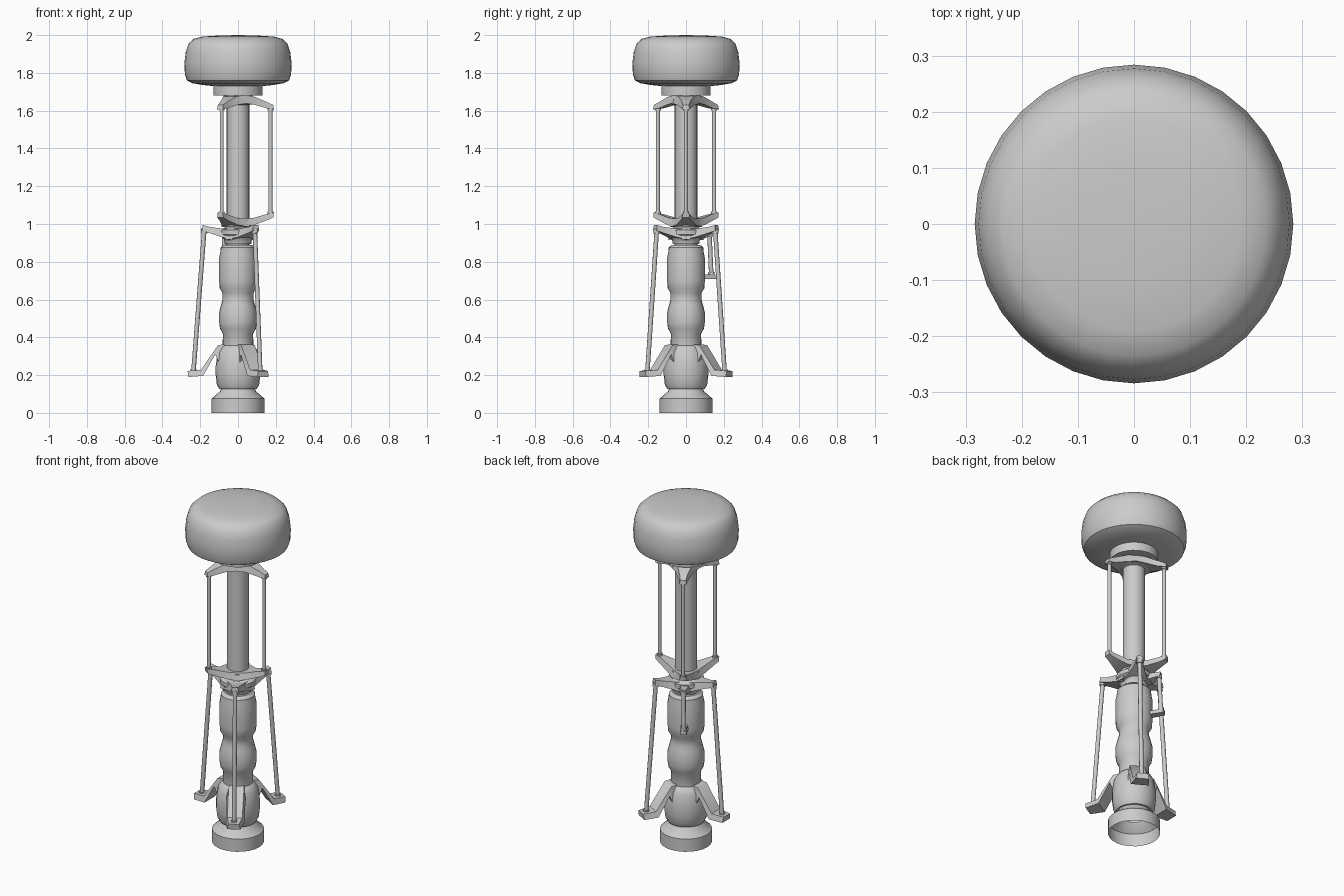
import bpy, bmesh
from math import radians, cos, sin, pi
from mathutils import Vector, Matrix

if "Cube" in bpy.data.objects:
    bpy.data.objects.remove(bpy.data.objects["Cube"])


def finish(bm, name, angle=40, weld=True):
    if weld:
        bmesh.ops.remove_doubles(bm, verts=bm.verts, dist=1e-5)
    bmesh.ops.recalc_face_normals(bm, faces=bm.faces)
    me = bpy.data.meshes.new(name)
    bm.to_mesh(me)
    bm.free()
    ob = bpy.data.objects.new(name, me)
    bpy.context.collection.objects.link(ob)
    bpy.ops.object.select_all(action='DESELECT')
    ob.select_set(True)
    bpy.context.view_layer.objects.active = ob
    bpy.ops.object.shade_smooth_by_angle(angle=radians(angle))
    return ob


def lathe(name, profile, n=24, angle=40):
    """Revolve (radius, z) points about z."""
    bm = bmesh.new()
    rings = [[bm.verts.new((r * cos(2 * pi * i / n), r * sin(2 * pi * i / n), z))
              for i in range(n)] for r, z in profile]
    for a, b in zip(rings, rings[1:]):
        for i in range(n):
            j = (i + 1) % n
            bm.faces.new((a[i], a[j], b[j], b[i]))
    return finish(bm, name, angle)


def arm(name, deg, sections, angle=50):
    """Loft sections (radius, z_low, radius_up, z_up, half_width) and turn to deg."""
    bm = bmesh.new()
    rot = Matrix.Rotation(radians(deg), 3, 'Z')
    rings = []
    for r0, z0, r1, z1, w in sections:
        pts = [(r0, -w, z0), (r0, w, z0), (r1, w * .8, z1), (r1, -w * .8, z1)]
        rings.append([bm.verts.new(rot @ Vector(p)) for p in pts])
    for a, b in zip(rings, rings[1:]):
        for i in range(4):
            j = (i + 1) % 4
            bm.faces.new((a[i], a[j], b[j], b[i]))
    bm.faces.new(rings[0])
    bm.faces.new(rings[-1])
    return finish(bm, name, angle)


def rod(name, deg, top, bottom, r=.011):
    """Thin link with slightly thicker ends, in the radial plane at deg."""
    d = radians(deg)
    a, b = (Vector((q * cos(d), q * sin(d), z)) for q, z in (top, bottom))
    axis = (b - a).normalized()
    quat = axis.to_track_quat('Z', 'Y').to_matrix().to_4x4()
    bm = bmesh.new()
    for p, q, rad in ((a, b, r), (a, a + axis * .025, r * 1.4), (b - axis * .025, b, r * 1.4)):
        bmesh.ops.create_cone(bm, cap_ends=True, segments=10, radius1=rad, radius2=rad,
                              depth=(q - p).length,
                              matrix=Matrix.Translation((p + q) / 2) @ quat)
    return finish(bm, name, weld=False)


# Domed cap with its collar
lathe("cap", [(0, 2), (.1, 1.998), (.19, 1.992), (.235, 1.98), (.262, 1.955), (.277, 1.91),
              (.284, 1.85), (.281, 1.79), (.27, 1.76), (.24, 1.745), (.18, 1.735),
              (.13, 1.73), (.13, 1.68), (0, 1.68)], 32)

# Central shaft
lathe("shaft", [(.06, .1), (.06, 1.69)])

# Base cup, open underneath
lathe("base_cup", [(.14, 0), (.14, .075), (.095, .115), (.085, .14)])

# Lower housing and sleeves
lathe("lower_housing", [(.06, .127), (.1, .127), (.112, .15), (.118, .2), (.118, .25),
                        (.108, .32), (.09, .35), (.075, .36)])
lathe("sleeve", [(.082, .34), (.08, .42), (.095, .445), (.1, .48), (.1, .53), (.09, .57),
                 (.082, .6), (.082, .635), (.097, .66), (.1, .7), (.1, .82), (.094, .85),
                 (.092, .875), (.075, .89), (.06, .89)])

# Star plate hubs
lathe("upper_star_hub", [(.06, 1.63), (.078, 1.635), (.08, 1.67), (.07, 1.69), (.06, 1.69)])
lathe("middle_star_hub", [(.06, .985), (.075, .985), (.08, 1.0), (.08, 1.02), (.06, 1.03)])
lathe("lower_star_hub", [(.06, .895), (.07, .895), (.074, .92), (.098, .945), (.098, .968),
                         (.06, .985)])

# Upper rotating pair of stars, joined by three links
for k in range(3):
    d = 120 * k
    arm(f"upper_star_arm_{k}", d, [(.03, 1.64, .03, 1.682, .085), (.085, 1.632, .085, 1.675, .05),
                                   (.15, 1.613, .155, 1.645, .025), (.19, 1.607, .187, 1.63, .019)])
    arm(f"middle_star_arm_{k}", d, [(.03, .985, .03, 1.028, .085), (.085, .995, .085, 1.033, .05),
                                    (.155, 1.02, .15, 1.052, .025), (.187, 1.035, .19, 1.06, .019)])
    rod(f"upper_link_{k}", d, (.172, 1.625), (.172, 1.04))

# Lower fixed star with three control links and bell cranks
for k in range(3):
    d = 60 + 120 * k
    arm(f"lower_star_arm_{k}", d, [(.03, .915, .03, .975, .095), (.085, .93, .085, .975, .052),
                                   (.15, .952, .15, .985, .026), (.19, .965, .187, .995, .02)])
    rod(f"control_link_{k}", d, (.178, .975), (.237, .205), .012)
    arm(f"bell_crank_{k}", d, [(.05, .26, .05, .352, .05), (.1, .26, .075, .363, .05),
                               (.12, .31, .106, .358, .052), (.185, .196, .196, .228, .05),
                               (.263, .19, .267, .222, .036)])

# Anti-rotation link on the back left
arm("guide_stub", 120, [(.06, .915, .06, .96, .035), (.155, .94, .155, .965, .016)])
rod("guide_link", 120, (.143, .955), (.155, .72), .012)
arm("guide_bracket", 120, [(.08, .708, .08, .732, .022), (.172, .708, .172, .732, .018)])
